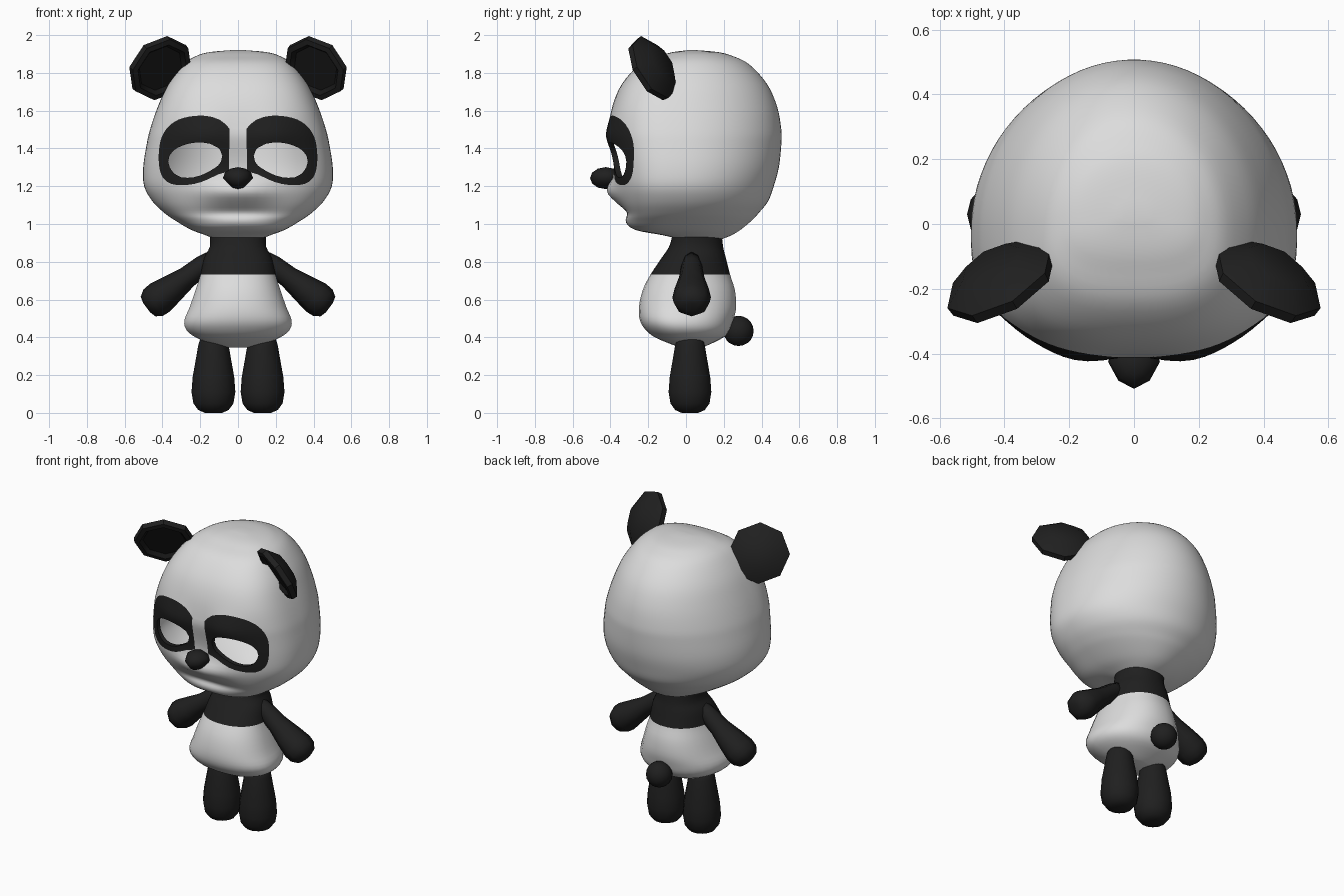
import bpy
import bmesh
import math
from mathutils import Matrix, Vector

cube = bpy.data.objects.get("Cube")
if cube:
    bpy.data.objects.remove(cube, do_unlink=True)


def material(name, value):
    m = bpy.data.materials.new(name)
    m.use_nodes = True
    m.diffuse_color = (value, value, value, 1)
    bsdf = next(n for n in m.node_tree.nodes if n.type == "BSDF_PRINCIPLED")
    bsdf.inputs["Base Color"].default_value = (value, value, value, 1)
    bsdf.inputs["Roughness"].default_value = 0.8
    return m


white = material("white fur", 0.72)
black = material("black fur", 0.014)
inner = material("inner ear black", 0.01)


def spline(rows, steps, closed=False):
    """Smooth curve through the rows, of any dimension."""
    n = len(rows)
    pick = (lambda i: rows[i % n]) if closed else (lambda i: rows[min(max(i, 0), n - 1)])
    out = []
    for i in range(n if closed else n - 1):
        for s in range(steps):
            t = s / steps
            out.append([b + t / 2 * (c - a + t * (2 * a - 5 * b + 4 * c - d + t * (3 * (b - c) + d - a)))
                        for a, b, c, d in zip(pick(i - 1), pick(i), pick(i + 1), pick(i + 2))])
    return out if closed else out + [list(rows[-1])]


def loft(rings):
    """Closed skin over rings of points, capped at both ends."""
    bm = bmesh.new()
    loops = [[bm.verts.new(p) for p in ring] for ring in rings]
    for low, high in zip(loops, loops[1:]):
        for i in range(len(low)):
            j = (i + 1) % len(low)
            bm.faces.new((low[i], low[j], high[j], high[i]))
    bm.faces.new(loops[0])
    bm.faces.new(loops[-1])
    bmesh.ops.recalc_face_normals(bm, faces=bm.faces)
    return bm


def section(z, w, front, back, front_power, back_power, sides):
    """Rounded outline at one height, with its own front and back depth."""
    mid = front + 0.41 * (back - front)
    ring = []
    for i in range(sides):
        a = math.tau * (i + 0.5) / sides
        s, c = math.sin(a), math.cos(a)
        power, reach = (back_power, back - mid) if c > 0 else (front_power, front - mid)
        x = math.copysign(abs(s) ** (2 / power), s) * w
        ring.append(Vector((x, mid + abs(c) ** (2 / power) * reach, z)))
    return ring


def oval(center, u, v, ru, rv, sides):
    return [center + u * (ru * math.cos(math.tau * i / sides)) + v * (rv * math.sin(math.tau * i / sides))
            for i in range(sides)]


def ball(center, size, segments, rings):
    bm = bmesh.new()
    place = Matrix.Translation(center) @ Matrix.Diagonal((*size, 1))
    bmesh.ops.create_uvsphere(bm, u_segments=segments, v_segments=rings, radius=1, matrix=place)
    return bm


def cut(bm, field):
    """Cut new edges into the mesh where the field changes sign."""
    value = {v: field(v.co) for v in bm.verts}
    fresh = []
    for e in list(bm.edges):
        a, b = (value[v] for v in e.verts)
        if a * b < 0:
            fresh.append(bmesh.utils.edge_split(e, e.verts[0], a / (a - b))[1])
    bmesh.ops.connect_verts(bm, verts=fresh)


def finish(bm, name, mats, sharp=None):
    for f in bm.faces:
        f.smooth = True
    mesh = bpy.data.meshes.new(name)
    bm.to_mesh(mesh)
    bm.free()
    for m in mats:
        mesh.materials.append(m)
    obj = bpy.data.objects.new(name, mesh)
    bpy.context.collection.objects.link(obj)
    if sharp:
        bpy.ops.object.select_all(action="DESELECT")
        obj.select_set(True)
        bpy.context.view_layer.objects.active = obj
        bpy.ops.object.shade_smooth_by_angle(angle=math.radians(sharp))


def outline_field(points):
    """Signed distance to a mirrored outline on the face, negative inside."""
    loop = [Vector(p) for p in spline(points, 4, closed=True)]
    pairs = list(zip(loop, loop[1:] + loop[:1]))

    def field(co):
        if co.y > -0.1:
            return 1
        p = Vector((abs(co.x), co.z))
        inside, best = False, 9
        for a, b in pairs:
            d = b - a
            t = min(max((p - a).dot(d) / d.length_squared, 0), 1)
            best = min(best, (a + d * t - p).length)
            if (a.y > p.y) != (b.y > p.y) and p.x < a.x + d.x * (p.y - a.y) / d.y:
                inside = not inside
        return -best if inside else best
    return field


# Head: height, half width, front, back
head_rows = [
    (.92, .12, -.04, .19), (.94, .17, -.12, .24), (.97, .25, -.27, .29), (1.02, .335, -.31, .35),
    (1.06, .392, -.325, .387), (1.12, .453, -.345, .435), (1.2, .497, -.365, .465), (1.3, .502, -.38, .492),
    (1.42, .484, -.395, .505), (1.5, .466, -.4, .505), (1.62, .425, -.39, .483), (1.74, .37, -.34, .43),
    (1.845, .29, -.245, .335), (1.89, .22, -.14, .245), (1.91, .15, -.07, .17), (1.92, .04, .01, .06)]
bm = loft([section(*row, 2.75, 2, 80) for row in spline(head_rows, 4)])

# Brow, muzzle, mouth crease and lower lip: x, z, x spread, z spread, push
bumps = [(.17, 1.47, .14, .09, -.03), (0, 1.172, .19, .065, -.063),
         (0, 1.06, .2, .03, .017), (0, 1.01, .18, .03, -.014)]
for v in bm.verts:
    if v.co.y < -0.1:
        x, z = abs(v.co.x), v.co.z
        v.co.y += sum(push * math.exp(-((x - bx) / sx) ** 2 - ((z - bz) / sz) ** 2)
                      for bx, bz, sx, sz, push in bumps)

# Dark eye patches, then open eye holes with a short lid rim
patch = outline_field([
    (.03, 1.47), (.07, 1.535), (.15, 1.57), (.25, 1.57), (.34, 1.54), (.4, 1.47), (.42, 1.37),
    (.41, 1.27), (.37, 1.22), (.3, 1.205), (.2, 1.22), (.1, 1.265), (.035, 1.29), (.025, 1.38)])
eye = outline_field([
    (.083, 1.36), (.1, 1.4), (.16, 1.428), (.25, 1.428), (.335, 1.395), (.37, 1.34),
    (.35, 1.28), (.3, 1.247), (.22, 1.25), (.14, 1.285), (.095, 1.32)])
cut(bm, patch)
cut(bm, eye)
for f in bm.faces:
    f.material_index = int(patch(f.calc_center_median()) < 0)
holes = [f for f in bm.faces if eye(f.calc_center_median()) < 0]
bmesh.ops.delete(bm, geom=holes, context="FACES")
rim = [e for e in bm.edges if e.is_boundary]
for e in rim:
    e.smooth = False
lid = bmesh.ops.extrude_edge_only(bm, edges=rim)["geom"]
bmesh.ops.translate(bm, verts=[g for g in lid if isinstance(g, bmesh.types.BMVert)], vec=(0, 0.03, 0))
for g in lid:
    if isinstance(g, bmesh.types.BMFace):
        g.material_index = 1
finish(bm, "head", [white, black])

# Body with a dark upper chest and neck
body_rows = [
    (.345, .06, -.02, .08), (.36, .13, -.07, .12), (.4, .225, -.165, .2), (.44, .275, -.215, .235),
    (.49, .285, -.245, .252), (.56, .257, -.25, .267), (.65, .226, -.23, .26), (.73, .2, -.19, .235),
    (.82, .18, -.13, .212), (.88, .15, -.09, .197), (.95, .15, -.07, .19)]
bm = loft([section(*row, 2.2, 2.2, 32) for row in spline(body_rows, 3)])


def chest(co):
    return co.z - 0.732


cut(bm, chest)
for f in bm.faces:
    f.material_index = int(chest(f.calc_center_median()) > 0)
finish(bm, "body", [white, black])

# Nose, tapering forward and down
bm = ball((0, -.425, 1.243), (.08, .083, .058), 8, 6)
for v in bm.verts:
    if v.co.z < 1.24:
        v.co.x *= 0.75
    if v.co.y < -.45:
        v.co.x *= 0.85
finish(bm, "nose", [black])
finish(ball((0, .278, .434), (.08, .08, .08), 16, 10), "tail", [black])

X, Y, Z = Vector((1, 0, 0)), Vector((0, 1, 0)), Vector((0, 0, 1))
for side, label in ((1, "left"), (-1, "right")):
    # Arm: distance along, thickness, depth
    along = Vector((side * .8, 0, -.6))
    across = Vector((side * .6, 0, .8))
    start = Vector((side * .14, .03, .815))
    arm_rows = [(0, .045, .045), (.06, .055, .055), (.16, .058, .067), (.26, .076, .09),
                (.34, .09, .102), (.385, .087, .095), (.42, .065, .065), (.43, .03, .03)]
    finish(loft([oval(start + along * t, across, Y, a, b, 8) for t, a, b in arm_rows]),
           label + "_arm", [black])

    # Leg: height, radius
    leg_rows = [(0, .045), (.015, .08), (.05, .106), (.11, .116), (.19, .11),
                (.28, .094), (.36, .08), (.42, .06)]
    finish(loft([oval(Vector((side * .13, .021, z)), X, Y, r, r, 14) for z, r in leg_rows]),
           label + "_leg", [black])

    # Ear: dished disc facing forward, inward and down, domed behind
    facing = Vector((-side * .45, -.77, -.45)).normalized()
    u = facing.cross(Z).normalized()
    v = facing.cross(u)
    center = Vector((side * .41, -.178, 1.824))
    ear_rows = [(-.07, .1), (-.015, .184), (.018, .18), (.022, .15), (0, .13)]
    bm = loft([oval(center + facing * d, u, v, r, r, 8) for d, r in ear_rows])
    for f in bm.faces:
        spokes = [p.co - center for p in f.verts]
        f.material_index = int(all(s.dot(facing) > -.01 and s.length < .16 for s in spokes))
    finish(bm, label + "_ear", [black, inner], sharp=40)
